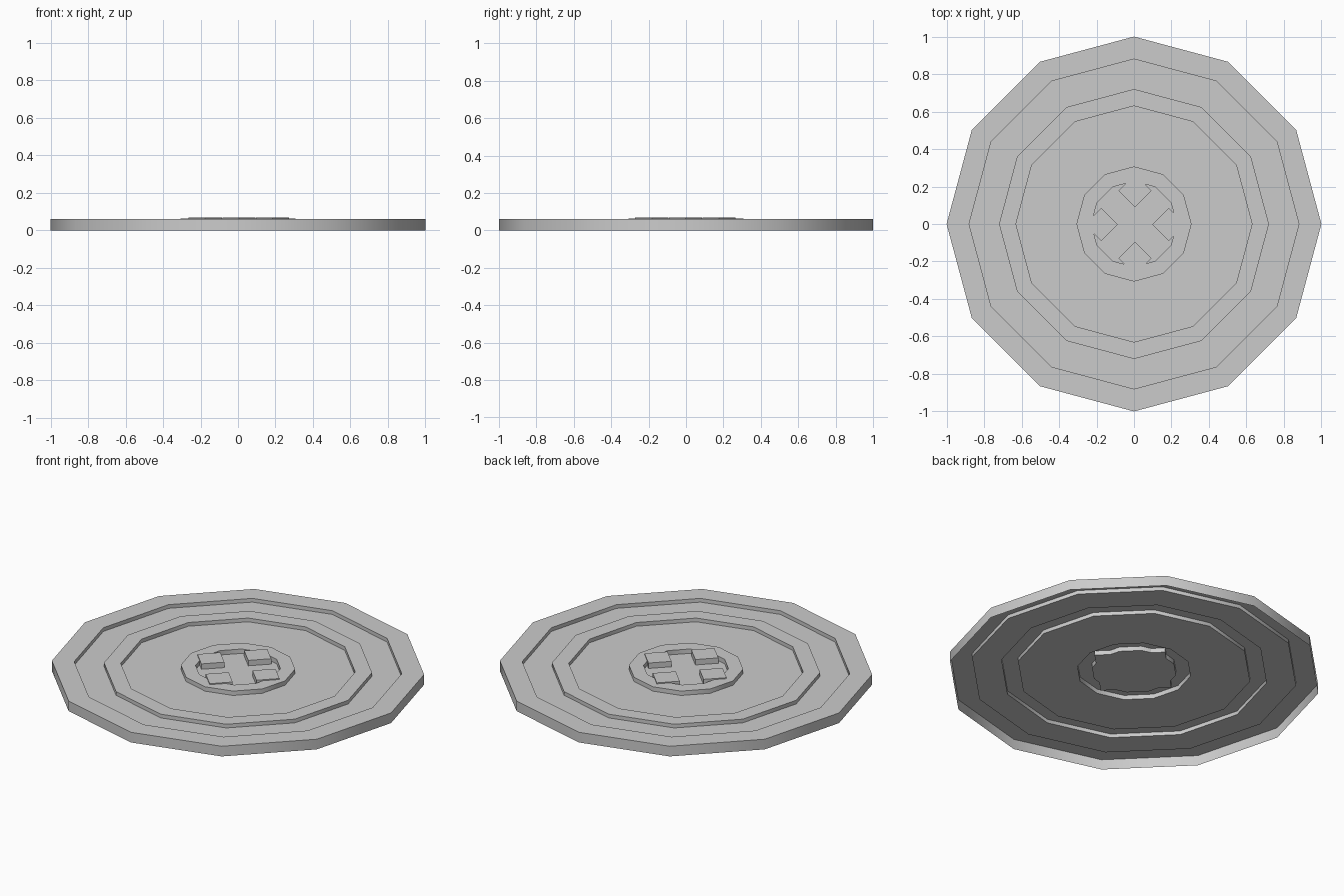
import bpy, bmesh, math

cube = bpy.data.objects.get("Cube")
if cube:
    bpy.data.objects.remove(cube, do_unlink=True)

SIDES = 12

# Single grey finish
grey = bpy.data.materials.new("light_grey")
grey.use_nodes = True
colour = (0.6, 0.6, 0.6, 1)
grey.diffuse_color = colour
grey.node_tree.nodes["Principled BSDF"].inputs["Base Color"].default_value = colour


def finish(name, bm):
    mesh = bpy.data.meshes.new(name)
    bm.to_mesh(mesh)
    bm.free()
    mesh.materials.append(grey)
    obj = bpy.data.objects.new(name, mesh)
    bpy.context.collection.objects.link(obj)
    return obj


# Stepped cover: open underneath, (radius, height) profile from rim to centre
profile = [(1, 0), (1, 0.06), (0.88, 0.06), (0.88, 0.038),
           (0.72, 0.038), (0.72, 0.06), (0.63, 0.06), (0.63, 0.038),
           (0.307, 0.038), (0.307, 0.064), (0.228, 0.064), (0.228, 0.038)]
bm = bmesh.new()
rings = []
for r, z in profile:
    angles = [math.tau * i / SIDES for i in range(SIDES)]
    rings.append([bm.verts.new((r * math.cos(a), r * math.sin(a), z)) for a in angles])
for low, high in zip(rings, rings[1:]):
    for i in range(SIDES):
        j = (i + 1) % SIDES
        bm.faces.new((low[i], low[j], high[j], high[i]))
bm.faces.new(rings[-1])
cover = finish("stepped_cover", bm)
bpy.ops.object.select_all(action="DESELECT")
cover.select_set(True)
bpy.context.view_layer.objects.active = cover
bpy.ops.object.shade_smooth_by_angle(angle=math.radians(35))

# Four square lugs around the central recess, leaving a diagonal cross between
LUG, REACH, BASE, TOP = 0.125, 0.18, 0.038, 0.07
for i, side in enumerate(("left", "back", "right", "front")):
    a = math.tau * i / 4
    bm = bmesh.new()
    bmesh.ops.create_cube(bm, size=1)
    bmesh.ops.scale(bm, vec=(LUG, LUG, TOP - BASE), verts=bm.verts)
    lug = finish(side + "_lug", bm)
    lug.location = (0.005 + REACH * math.cos(a), -0.003 + REACH * math.sin(a), (TOP + BASE) / 2)
    lug.rotation_euler.z = math.pi / 4
